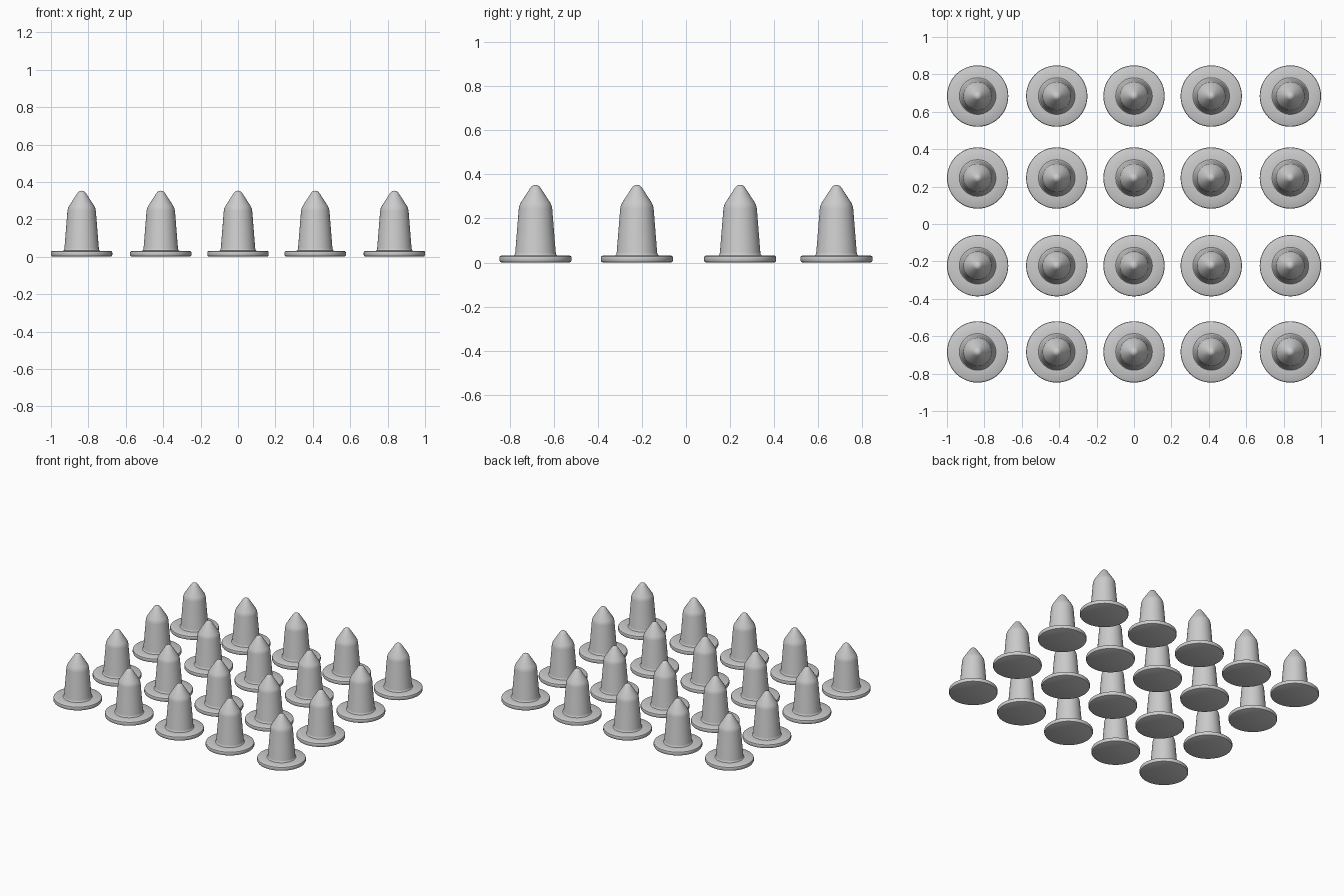
import bpy, bmesh, math

if "Cube" in bpy.data.objects:
    bpy.data.objects.remove(bpy.data.objects["Cube"])

SEGMENTS = 48
# radius, height: closed outline from underside centre to the tip
PROFILE = [(0.0, 0.0), (0.155, 0.0), (0.161, 0.003), (0.164, 0.009),
           (0.164, 0.023), (0.162, 0.028), (0.157, 0.031),
           (0.098, 0.032), (0.094, 0.036), (0.092, 0.045),
           (0.076, 0.245), (0.073, 0.259), (0.067, 0.272),
           (0.023, 0.340), (0.016, 0.348), (0.008, 0.352), (0.0, 0.353)]


def lathe_mesh(name, profile):
    bm = bmesh.new()
    verts = [bm.verts.new((r, 0, z)) for r, z in profile]
    edges = [bm.edges.new(pair) for pair in zip(verts, verts[1:])]
    bmesh.ops.spin(bm, geom=verts + edges, cent=(0, 0, 0), axis=(0, 0, 1),
                   angle=2 * math.pi, steps=SEGMENTS)
    bmesh.ops.remove_doubles(bm, verts=bm.verts, dist=1e-5)
    bmesh.ops.recalc_face_normals(bm, faces=bm.faces)
    mesh = bpy.data.meshes.new(name)
    bm.to_mesh(mesh)
    bm.free()
    return mesh


# One flanged, pointed stud shared by the whole grid
stud = lathe_mesh("stud", PROFILE)
first = None
for row, y in enumerate((-0.684, -0.223, 0.246, 0.684)):
    for col, x in enumerate((-0.836, -0.413, 0.0, 0.413, 0.836)):
        obj = bpy.data.objects.new(f"stud_row{row + 1}_col{col + 1}", stud)
        obj.location = (x, y, 0)
        bpy.context.collection.objects.link(obj)
        first = first or obj

# Smooth shading with sharp flange edges
bpy.context.view_layer.objects.active = first
first.select_set(True)
bpy.ops.object.shade_smooth_by_angle(angle=math.radians(35))
